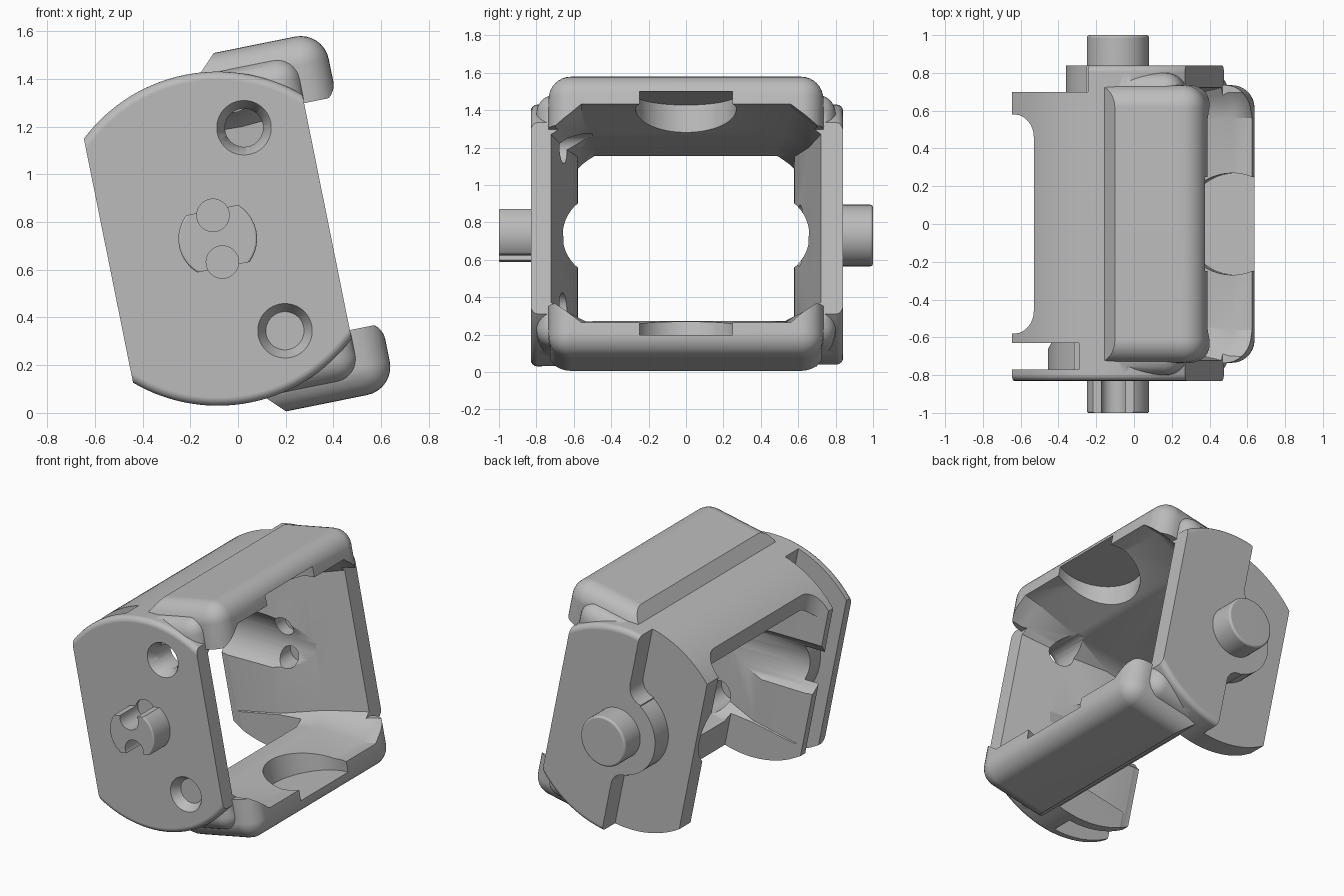
import bpy, bmesh, math
from mathutils import Matrix

if "Cube" in bpy.data.objects:
    bpy.data.objects.remove(bpy.data.objects["Cube"])

grey = bpy.data.materials.new("plain grey")
grey.use_nodes = True
TONE = (0.5, 0.5, 0.5, 1)
grey.diffuse_color = TONE
grey.node_tree.nodes["Principled BSDF"].inputs["Base Color"].default_value = TONE
TILT = math.radians(11.4)


def to_object(bm, name):
    bmesh.ops.recalc_face_normals(bm, faces=bm.faces)
    mesh = bpy.data.meshes.new(name)
    bm.to_mesh(mesh)
    bm.free()
    mesh.materials.append(grey)
    obj = bpy.data.objects.new(name, mesh)
    bpy.context.collection.objects.link(obj)
    return obj


def box(name, x, y, z, bevel=0, axis=None):
    """Box from ranges; bevels all edges, or only those along one axis."""
    bm = bmesh.new()
    bmesh.ops.create_cube(bm, size=1)
    for v in bm.verts:
        v.co = [r[0] if c < 0 else r[1] for r, c in zip((x, y, z), v.co)]
    if bevel:
        edges = [e for e in bm.edges if axis is None
                 or abs((e.verts[0].co - e.verts[1].co).normalized()[axis]) > 0.9]
        bmesh.ops.bevel(bm, geom=edges, offset=bevel, segments=8, profile=0.5, affect='EDGES')
    return to_object(bm, name)


def rod(name, x, z, y0, y1, r0, r1=None, sides=48, bevel=0):
    """Cylinder or cone along y."""
    bm = bmesh.new()
    turn = Matrix.Translation((x, (y0 + y1) / 2, z)) @ Matrix.Rotation(-math.pi / 2, 4, 'X')
    bmesh.ops.create_cone(bm, cap_ends=True, segments=sides, radius1=r0,
                          radius2=r0 if r1 is None else r1, depth=y1 - y0, matrix=turn)
    if bevel:
        rims = [e for e in bm.edges if abs(e.verts[0].co.y - e.verts[1].co.y) < 1e-4]
        bmesh.ops.bevel(bm, geom=rims, offset=bevel, segments=4, profile=0.5, affect='EDGES')
    return to_object(bm, name)


def combine(target, tool, kind='DIFFERENCE'):
    mod = target.modifiers.new(kind, 'BOOLEAN')
    mod.operation, mod.object, mod.solver = kind, tool, 'EXACT'
    bpy.context.view_layer.update()
    graph = bpy.context.evaluated_depsgraph_get()
    mesh = bpy.data.meshes.new_from_object(target.evaluated_get(graph))
    target.modifiers.clear()
    target.data = mesh
    bpy.data.objects.remove(tool)


def pad(side, front, half, top, bevel):
    """Rounded block with a sloping rear edge and a flat inner side."""
    block = box("pad", (-0.3, front), (-half, half), sorted((side * 0.2, side * top)), bevel)
    combine(block, box("lip", (-1, front + 0.002), (-1, 1), sorted((side * 0.485, side)), 0.04, 1),
            'INTERSECT')
    slope = box("slope", (-1, 0), (-1, 1), (-1, 1))
    slope.matrix_world = (Matrix.Translation((0.1, 0, side * 0.728))
                          @ Matrix.Rotation(side * math.pi / 4, 4, 'Y'))
    combine(block, slope)
    return block


# Drum with flat sides: both end plates and the bridge between them
body = rod("bracket_body", 0, 0, -0.83, 0.84, 0.7, sides=128, bevel=0.035)
combine(body, box("side_trim", (-0.467, 0.467), (-1, 1), (-1, 1)), 'INTERSECT')

# Rounded pads above and below, each on a wider, lower collar
for s in (1, -1):
    combine(body, pad(s, 0.605, 0.735, 0.766, 0.12), 'UNION')
    combine(body, pad(s, 0.475, 0.8, 0.69, 0.1), 'UNION')

# Tapering eight-sided cavity
bm = bmesh.new()
loops = []
for x, wide, mid, high, low in ((0.8, 0.73, 0.56, 0.605, 0.46), (0.5, 0.73, 0.56, 0.59, 0.46),
                                (0.19, 0.655, 0.53, 0.505, 0.44), (-0.1, 0.58, 0.49, 0.5, 0.45),
                                (-0.6, 0.575, 0.49, 0.5, 0.45)):
    ring = [(mid, high), (wide, low), (wide, -low), (mid, -high)]
    ring += [(-y, z) for y, z in reversed(ring)]
    loops.append([bm.verts.new((x, y, z)) for y, z in ring])
for a, b in zip(loops, loops[1:]):
    for i in range(8):
        j = (i + 1) % 8
        bm.faces.new((a[i], a[j], b[j], b[i]))
bm.faces.new(loops[0])
bm.faces.new(loops[-1])
combine(body, to_object(bm, "cavity"))

# Open rear window and open floor behind the lower pad
combine(body, box("rear_window", (-0.8, -0.33), (-0.58, 0.58), (-1, 1), 0.12, 2))
combine(body, box("floor_opening", (-0.8, 0.06), (-0.57, 0.57), (-1, -0.1)))

# Level channels along the inner walls at pivot height
for s in (1, -1):
    channel = rod("channel", 0, 0, -0.7, 0.2, 0.222)
    channel.matrix_world = (Matrix.Translation((0, s * 0.438, 0)) @ Matrix.Rotation(TILT, 4, 'Y')
                            @ Matrix.Rotation(-math.pi / 2, 4, 'Z'))
    combine(body, channel)

# Slot in the front plate and step on the back plate, bulging round the pivot
FILLET = 0.1
for edge, y0, y1, r in ((-0.07, -0.77, -0.63, 0.37), (-0.02, 0.7, 1, 0.275)):
    cut = box("relief", (-0.8, edge), (y0, y1), (-1, 1))
    combine(cut, rod("bulge", 0, 0, -2, 2, r))
    # Soft hollows where the bulge meets the straight edge
    fx = edge - FILLET
    fz = math.sqrt((r + FILLET) ** 2 - fx ** 2)
    web = box("web", (fx, edge + 0.05), (-1.5, 1.5), (-fz, fz))
    for s in (1, -1):
        combine(web, rod("hollow", fx, s * fz, -2, 2, FILLET))
    combine(cut, web)
    combine(body, cut)

# Round recesses inside both pads, open to the right
for s in (1, -1):
    recess = rod("recess", 0, 0, -0.15, 0.15, 0.27)
    recess.matrix_world = Matrix.Translation((0.5, 0, s * 0.515)) @ Matrix.Rotation(math.pi / 2, 4, 'X')
    combine(body, recess)

# Pivot pins: the front one has flats and two grooves
combine(body, rod("back_pin", 0, 0, 0.8, 1, 0.165, bevel=0.015), 'UNION')
front_pin = rod("front_pin", 0, 0, -1, -0.8, 0.165, bevel=0.01)
combine(front_pin, box("flats", (-1, 1), (-2, 2), (-0.122, 0.122)), 'INTERSECT')
combine(body, front_pin, 'UNION')
for s in (1, -1):
    combine(body, rod("groove", 0, s * 0.1, -1.1, -0.81, 0.068))
    # Countersunk screw holes
    combine(body, rod("screw_hole", 0.2, s * 0.434, -1, -0.5, 0.08))
    combine(body, rod("countersink", 0.2, s * 0.434, -0.84, -0.77, 0.12, 0.08))
    # Blind holes in the inner face of the back wall
    combine(body, rod("wall_hole", 0, s * 0.1, 0.5, 0.74, 0.065))

# Tilt the whole part and set it on the ground
body.data.transform(Matrix.Translation((-0.085, 0, 0.73)) @ Matrix.Rotation(-TILT, 4, 'Y'))
bpy.ops.object.select_all(action='DESELECT')
body.select_set(True)
bpy.context.view_layer.objects.active = body
bpy.ops.object.shade_smooth_by_angle(angle=math.radians(35))
body.modifiers.new("even_shading", 'WEIGHTED_NORMAL').keep_sharp = True
